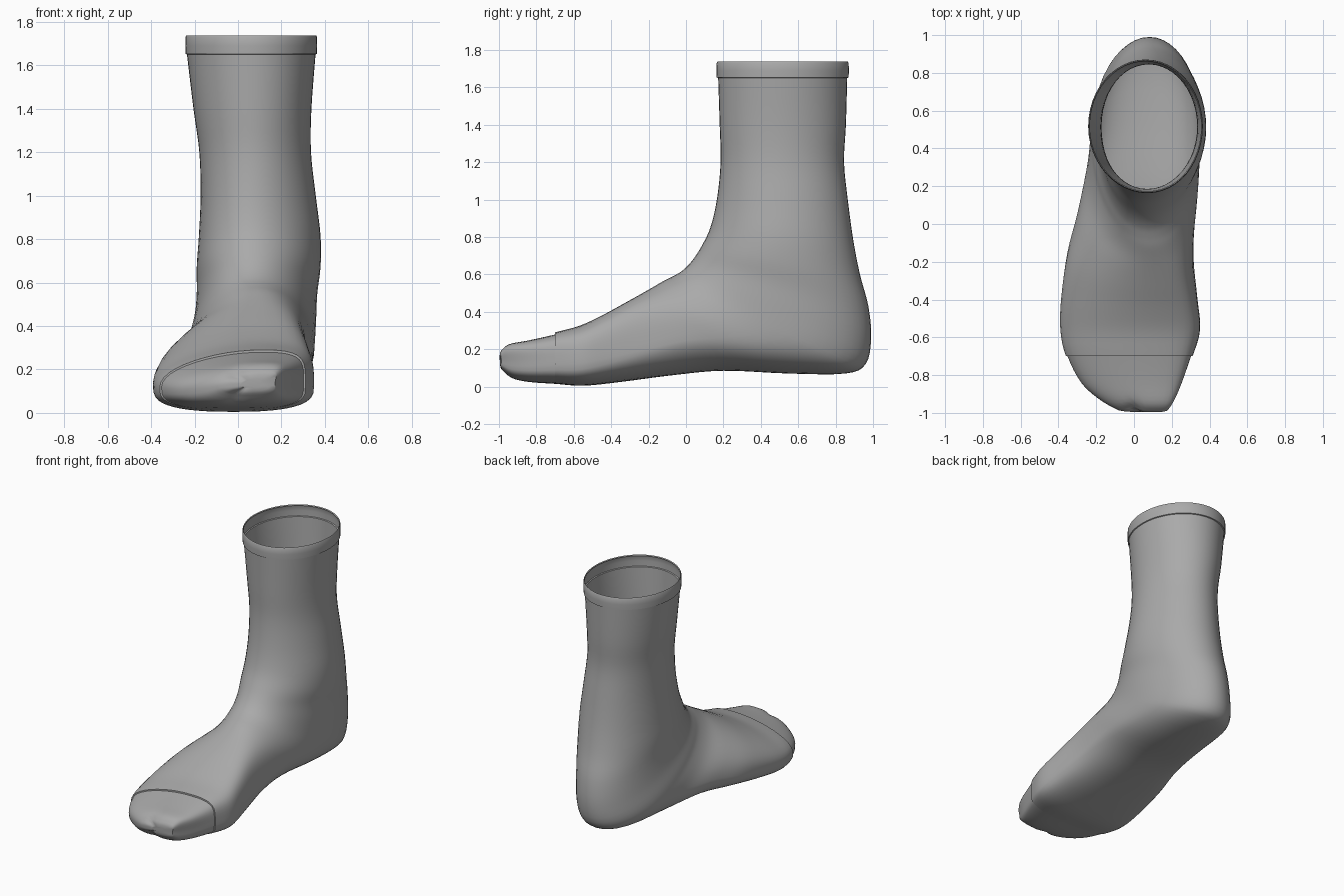
import bpy
import bmesh
from math import cos, sin, pi, exp, copysign, radians

cube = bpy.data.objects.get("Cube")
if cube:
    bpy.data.objects.remove(cube, do_unlink=True)

SEGMENTS = 48      # points around each ring
STEPS = 4          # rings between two profile rows
SEAM_ROW = 15      # profile row where the toe cap starts

# Side profile: front (y, z) and back or sole (y, z), from cuff to toe
PROFILE = [
    (.172, 1.65, .862, 1.65), (.18, 1.4, .855, 1.4), (.185, 1.2, .845, 1.2),
    (.165, 1, .865, 1), (.13, .85, .895, .78), (.08, .745, .93, .6),
    (.03, .67, .975, .43), (-.02, .62, .99, .26), (-.07, .59, .96, .12),
    (-.12, .565, .85, .07), (-.18, .53, .55, .07), (-.25, .49, .2, .085),
    (-.34, .44, -.08, .06), (-.45, .38, -.35, .025), (-.57, .325, -.55, .005),
    (-.7, .29, -.7, .015), (-.85, .25, -.84, .025), (-.95, .225, -.93, .045),
    (-.99, .19, -.985, .09),
]
# Side extents (x of the outer side, x of the inner side) for each row
WIDTH = [
    (-.235, .357), (-.205, .338), (-.178, .336), (-.172, .358), (-.18, .38),
    (-.19, .38), (-.19, .365), (-.2, .36), (-.22, .355), (-.23, .35),
    (-.25, .34), (-.3, .32), (-.355, .315), (-.385, .335), (-.39, .35),
    (-.36, .31), (-.28, .25), (-.17, .2), (-.08, .17),
]


def spline(rows, position):
    """Smooth interpolation through the rows."""
    last = len(rows) - 1
    i = min(int(position), last - 1)
    f = position - i
    a, b, c, d = (rows[max(0, min(last, i + k))] for k in (-1, 0, 1, 2))
    return [q + f * (r - p + f * (2 * p - 5 * q + 4 * r - s
            + f * (3 * (q - r) + s - p))) / 2
            for p, q, r, s in zip(a, b, c, d)]


def smooth(low, high, value):
    f = max(0, min(1, (value - low) / (high - low)))
    return f * f * (3 - 2 * f)


def power(value, exponent):
    return copysign(abs(value) ** exponent, value)


def section(position, inset=0):
    """One closed ring: egg shaped on the leg, flat soled on the foot."""
    front_y, front_z, back_y, back_z = spline(PROFILE, position)
    left, right = spline(WIDTH, position)
    foot = smooth(6, 13, position)
    arch = exp(-((position - 11.5) / 1.5) ** 2)
    split = .5 + .12 * foot
    middle, half = (left + right) / 2, (right - left) / 2
    ridge = .07 + .05 * foot - middle
    ring = []
    for k in range(SEGMENTS):
        angle = 2 * pi * k / SEGMENTS
        c, s = cos(angle), sin(angle)
        if c > 0:
            along = split * (1 - c)
            x = middle + half * power(s, 1 - .15 * foot) + ridge * c * c
            along += inset * c
        else:
            flat = 1 - .4 * foot
            if s > 0:
                flat += .5 * arch     # hollow under the inner arch
            along = split + (1 - split) * abs(c) ** flat
            x = middle + half * power(s, 1 - .2 * foot)
        x -= inset * half * s * .6
        y = front_y + (back_y - front_y) * along
        z = front_z + (back_z - front_z) * along
        # shallow dent between the big toe and the others
        if y < -.85:
            y += .02 * smooth(-.85, -.98, y) * exp(-((x + .01) / .035) ** 2)
        ring.append((x, y, z))
    return ring


def loft(name, rings, material, cap=False):
    """Skin a list of rings into a smooth object."""
    bm = bmesh.new()
    loops = [[bm.verts.new(p) for p in ring] for ring in rings]
    for a, b in zip(loops, loops[1:]):
        for k in range(SEGMENTS):
            n = (k + 1) % SEGMENTS
            bm.faces.new((a[k], a[n], b[n], b[k]))
    if cap:
        bm.faces.new(loops[-1])
    bmesh.ops.recalc_face_normals(bm, faces=bm.faces)
    mesh = bpy.data.meshes.new(name)
    bm.to_mesh(mesh)
    bm.free()
    mesh.materials.append(material)
    obj = bpy.data.objects.new(name, mesh)
    bpy.context.collection.objects.link(obj)
    bpy.ops.object.select_all(action='DESELECT')
    obj.select_set(True)
    bpy.context.view_layer.objects.active = obj
    bpy.ops.object.shade_smooth_by_angle(angle=radians(40))
    return obj


grey = bpy.data.materials.new("grey_knit")
grey.use_nodes = True
colour = (.4, .4, .4, 1)
grey.diffuse_color = colour
grey.node_tree.nodes["Principled BSDF"].inputs["Base Color"].default_value = colour

# Leg, heel and foot up to the toe seam
end = len(PROFILE) - 1
body = [section(i / STEPS) for i in range(SEAM_ROW * STEPS + 1)]
loft("sock_body", body, grey)

# Toe cap, set slightly under the seam and closed with a rounded tip
toe = [section(SEAM_ROW)]
for i in range(SEAM_ROW * STEPS, end * STEPS + 1):
    fade = 1 - smooth(SEAM_ROW, end - 1, i / STEPS)
    toe.append(section(i / STEPS, .04 * fade))
tip = toe[-1]
centre = [sum(p[k] for p in tip) / SEGMENTS for k in range(3)]
for scale, push in ((.75, .007), (.4, .01)):
    toe.append([(centre[0] + (x - centre[0]) * scale,
                 centre[1] + (y - centre[1]) * scale - push,
                 centre[2] + (z - centre[2]) * scale) for x, y, z in tip])
loft("toe_cap", toe, grey, cap=True)

# Cuff band: steps out from the leg, rises and rolls in at the rim
cuff = []
top = body[0]
cx = sum(p[0] for p in top) / SEGMENTS
cy = sum(p[1] for p in top) / SEGMENTS
for scale, height in ((1, 1.65), (1.022, 1.653), (1.026, 1.69),
                      (1.022, 1.73), (1.01, 1.737), (.995, 1.73)):
    cuff.append([(cx + (x - cx) * scale, cy + (y - cy) * scale, height)
                 for x, y, z in top])
loft("cuff", cuff, grey)
